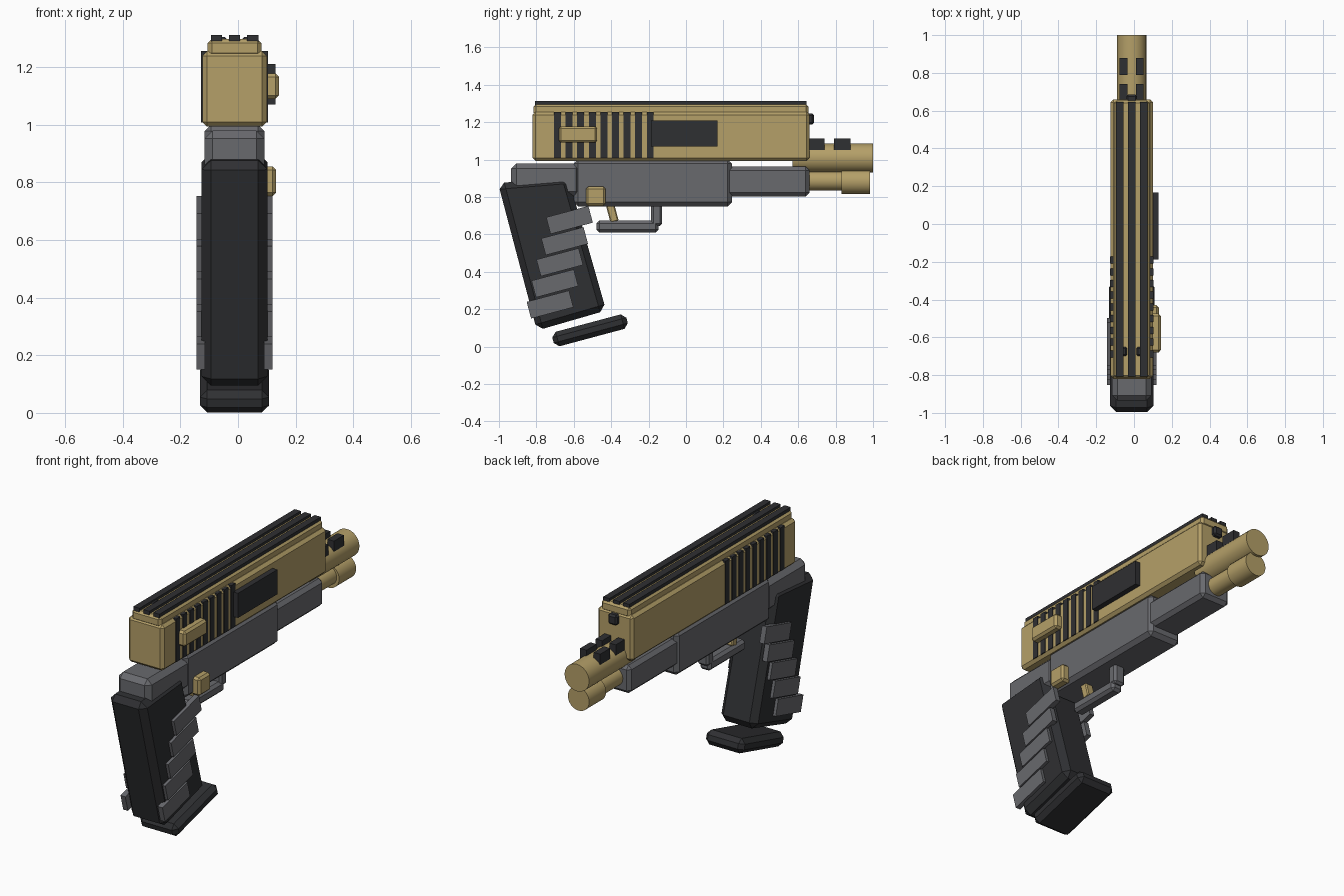
import bpy, bmesh, math
from mathutils import Matrix, Vector

if "Cube" in bpy.data.objects:
    bpy.data.objects.remove(bpy.data.objects["Cube"])

CX = -0.012            # x of the centre plane
TILT = math.radians(15)


def material(name, rgb):
    m = bpy.data.materials.new(name)
    m.diffuse_color = (*rgb, 1)
    m.use_nodes = True
    m.node_tree.nodes["Principled BSDF"].inputs["Base Color"].default_value = m.diffuse_color
    return m


GOLD = material("gold", (0.46, 0.35, 0.14))
DARK = material("dark", (0.028, 0.029, 0.032))
GREY = material("grey", (0.14, 0.142, 0.155))


def finish(name, bm, mat, bevel):
    if bevel:
        bmesh.ops.bevel(bm, geom=bm.edges[:], offset=bevel, segments=1,
                        affect='EDGES', clamp_overlap=True)
    bmesh.ops.recalc_face_normals(bm, faces=bm.faces[:])
    me = bpy.data.meshes.new(name)
    bm.to_mesh(me)
    bm.free()
    me.materials.append(mat)
    ob = bpy.data.objects.new(name, me)
    bpy.context.collection.objects.link(ob)
    return ob


def box(name, x, y, z, mat, bevel=0.0, tilt=0.0):
    """Box from (min, max) ranges; x is relative to the centre plane."""
    size = [r[1] - r[0] for r in (x, y, z)]
    mid = Vector([(r[0] + r[1]) / 2 for r in (x, y, z)]) + Vector((CX, 0, 0))
    bm = bmesh.new()
    bmesh.ops.create_cube(bm, size=1)
    bmesh.ops.scale(bm, vec=size, verts=bm.verts)
    ob = finish(name, bm, mat, bevel)
    ob.data.transform(Matrix.Rotation(tilt, 4, 'X'))
    ob.location = mid
    return ob


def sym(h):
    return (-h, h)


def around(c, size):
    return (c - size / 2, c + size / 2)


def tube(name, r, y, z, mat):
    bpy.ops.mesh.primitive_cylinder_add(
        vertices=32, radius=r, depth=y[1] - y[0],
        location=(CX, (y[0] + y[1]) / 2, z), rotation=(math.pi / 2, 0, 0))
    ob = bpy.context.object
    ob.name = name
    ob.data.materials.append(mat)
    bpy.ops.object.shade_smooth_by_angle()


# Slide with top cap and ribs
box("slide", sym(0.112), (-0.82, 0.66), (0.993, 1.255), GOLD, 0.016)
box("slide_cap", sym(0.093), (-0.815, 0.655), (1.235, 1.297), GOLD, 0.014)
for i, x in enumerate((-0.063, 0, 0.063)):
    box(f"top_rib_{i}", around(x, 0.039), (-0.808, 0.645), (1.28, 1.312), DARK)

# Serrations run through the slide and show on both sides
for i in range(9):
    box(f"serration_{i}", sym(0.116), around(-0.687 + i * 0.062, 0.037),
        (1.008, 1.255), DARK)

# Right side details
box("ejection_port", (0.09, 0.143), (-0.187, 0.168), (1.07, 1.21), DARK)
box("slide_lever", (0.095, 0.154), (-0.68, -0.475), (1.09, 1.178), GOLD, 0.012)
box("frame_lever", (0.085, 0.144), (-0.535, -0.43), (0.752, 0.855), GOLD, 0.012)

# Sights
box("front_sight", sym(0.029), (0.635, 0.685), (1.187, 1.245), DARK, 0.01)
for s in (-1, 1):
    box(f"rear_sight_{s}", around(s * 0.042, 0.034), (-0.70, -0.65),
        (1.25, 1.304), DARK, 0.008)

# Barrel, lower tube and barrel blocks
tube("barrel", 0.077, (0.57, 1.0), 1.008, GOLD)
tube("lower_tube", 0.052, (0.57, 0.9), 0.887, GOLD)
tube("lower_tube_cap", 0.067, (0.832, 0.985), 0.882, GOLD)
for y in (0.695, 0.835):
    for s in (-1, 1):
        box(f"barrel_block_{y}_{s}", around(s * 0.043, 0.041), around(y, 0.09),
            (1.052, 1.113), DARK)

# Frame
box("frame", sym(0.104), (-0.60, 0.245), (0.75, 1.0), GREY, 0.022)
box("frame_front", sym(0.094), (0.20, 0.66), (0.803, 0.962), GREY, 0.02)
box("frame_rear", sym(0.104), (-0.935, -0.56), (0.80, 0.98), GREY, 0.028)

# Grip from a side profile (y, z)
bm = bmesh.new()
profile = [(-1.005, 0.874), (-0.797, 0.086), (-0.427, 0.193), (-0.63, 0.905)]
face = bm.faces.new([bm.verts.new((CX - 0.115, y, z)) for y, z in profile])
ext = bmesh.ops.extrude_face_region(bm, geom=[face])
bmesh.ops.translate(bm, vec=(0.23, 0, 0),
                    verts=[v for v in ext["geom"] if isinstance(v, bmesh.types.BMVert)])
finish("grip", bm, DARK, 0.033)

# Stepped grip panels on both sides
for s in (-1, 1):
    for i in range(5):
        box(f"grip_panel_{s}_{i}", around(s * 0.117, 0.03),
            around(-0.623 - 0.026 * i, 0.234), around(0.677 - 0.113 * i, 0.0925),
            GREY, 0, TILT)

# Magazine base
box("magazine_base", sym(0.12), around(-0.513, 0.41), around(0.087, 0.08),
    DARK, 0.025, TILT)

# Trigger and guard
box("trigger", sym(0.025), around(-0.397, 0.045), around(0.725, 0.12), GOLD, 0.006, TILT)
box("guard_bar", sym(0.035), (-0.478, -0.147), (0.61, 0.674), GREY, 0.015)
box("guard_post", sym(0.035), (-0.187, -0.128), (0.645, 0.78), GREY, 0.012)
